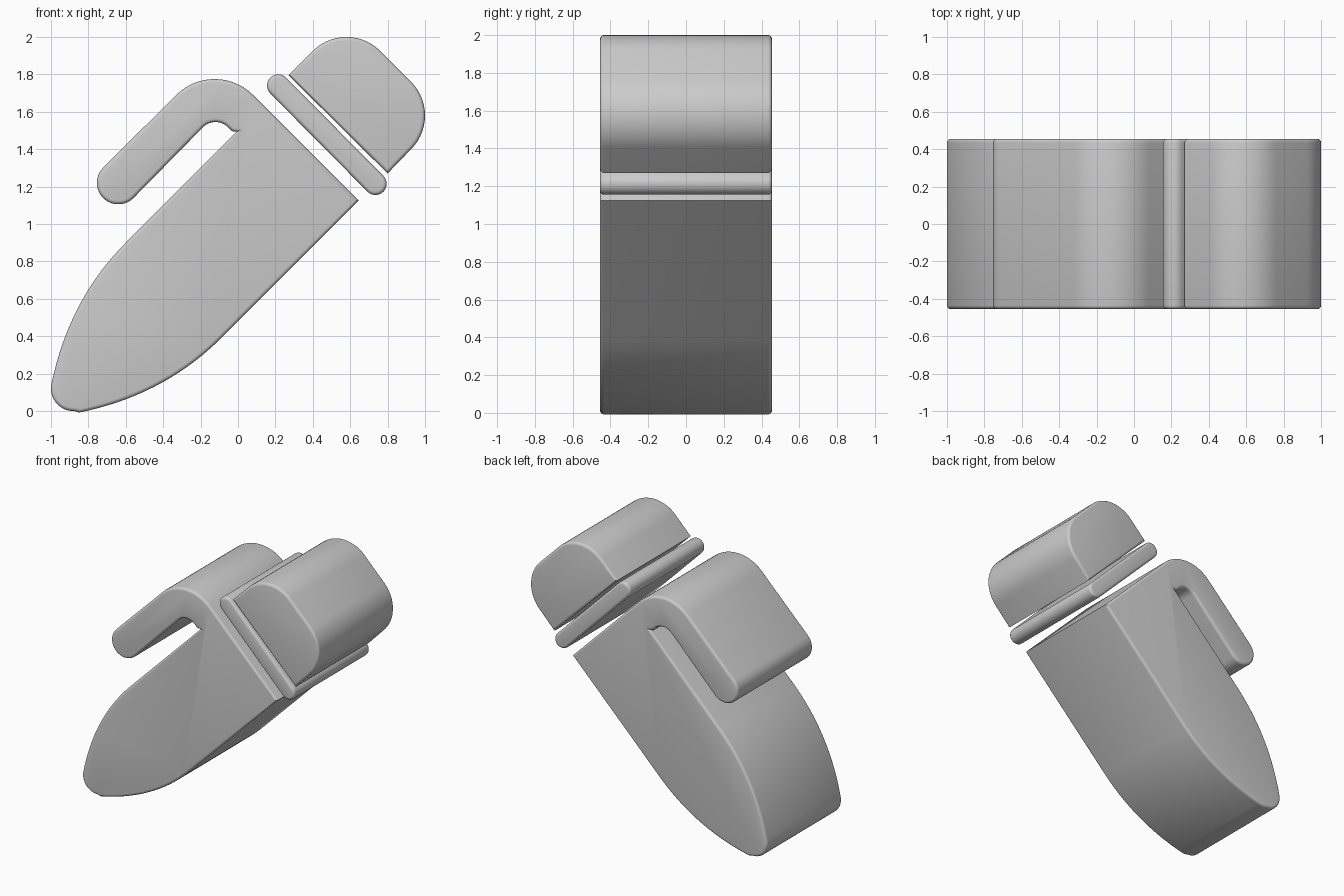
import bpy, bmesh
from math import radians, cos, sin
from mathutils import Vector
from mathutils.geometry import interpolate_bezier

if "Cube" in bpy.data.objects:
    bpy.data.objects.remove(bpy.data.objects["Cube"])

HALF_DEPTH = 0.455
EDGE_ROUND = 0.02


def arc(cx, cz, r, start, end, steps=14):
    """Points on an arc in the XZ plane, angles in degrees."""
    angles = [radians(start + (end - start) * i / steps) for i in range(steps + 1)]
    return [(cx + r * cos(a), cz + r * sin(a)) for a in angles]


def bezier(p0, h0, h1, p1, steps=18):
    return [(p.x, p.y) for p in interpolate_bezier(*[Vector((*p, 0)) for p in (p0, h0, h1, p1)], steps)]


def extrude_part(name, profile):
    """Extrude an XZ profile through the depth and round its front and back rims."""
    bm = bmesh.new()
    face = bm.faces.new([bm.verts.new((x, -HALF_DEPTH, z)) for x, z in profile])
    new = bmesh.ops.extrude_face_region(bm, geom=[face], use_keep_orig=True)["geom"]
    bmesh.ops.translate(bm, vec=(0, 2 * HALF_DEPTH, 0),
                        verts=[g for g in new if isinstance(g, bmesh.types.BMVert)])
    bmesh.ops.recalc_face_normals(bm, faces=bm.faces)
    rims = [e for e in bm.edges if abs(e.verts[0].co.y - e.verts[1].co.y) < 1e-5]
    bmesh.ops.bevel(bm, geom=rims, offset=EDGE_ROUND, offset_type='OFFSET',
                    segments=4, profile=0.5, affect='EDGES', clamp_overlap=False)
    mesh = bpy.data.meshes.new(name)
    bm.to_mesh(mesh)
    bm.free()
    obj = bpy.data.objects.new(name, mesh)
    bpy.context.collection.objects.link(obj)
    bpy.ops.object.select_all(action='DESELECT')
    obj.select_set(True)
    bpy.context.view_layer.objects.active = obj
    bpy.ops.object.shade_smooth_by_angle(angle=radians(35))
    return obj


# Pointed barrel: one flank curve, mirrored across the 45 degree axis
tip = arc(-0.88, 0.12, 0.12, 170, 280)
flank = bezier((-0.60, 0.90), (-0.80, 0.70), (-0.935, 0.45), tip[0])
lower_flank = [(z - 0.99, x + 0.99) for x, z in reversed(flank)]

# Barrel and clip share one outline
body = (
    [(0.645, 1.125)]
    + arc(-0.125, 1.485, 0.29, 45, 135)            # shoulder
    + arc(-0.64, 1.22, 0.115, 135, 315)            # clip end
    + arc(-0.12, 1.45, 0.095, 135, 45)             # closed end of the slot
    + [(-0.032, 1.496), (-0.006, 1.494)]
    + flank + tip[1:-1] + lower_flank
)
extrude_part("barrel_with_clip", body)

# Thin collar
extrude_part("collar", arc(0.215, 1.74, 0.06, 45, 225) + arc(0.735, 1.215, 0.06, 225, 405))

# Rounded end cap
extrude_part("end_cap", [(0.80, 1.27)] + arc(0.745, 1.58, 0.255, -45, 45)
             + arc(0.58, 1.745, 0.255, 45, 135) + [(0.27, 1.795)])
